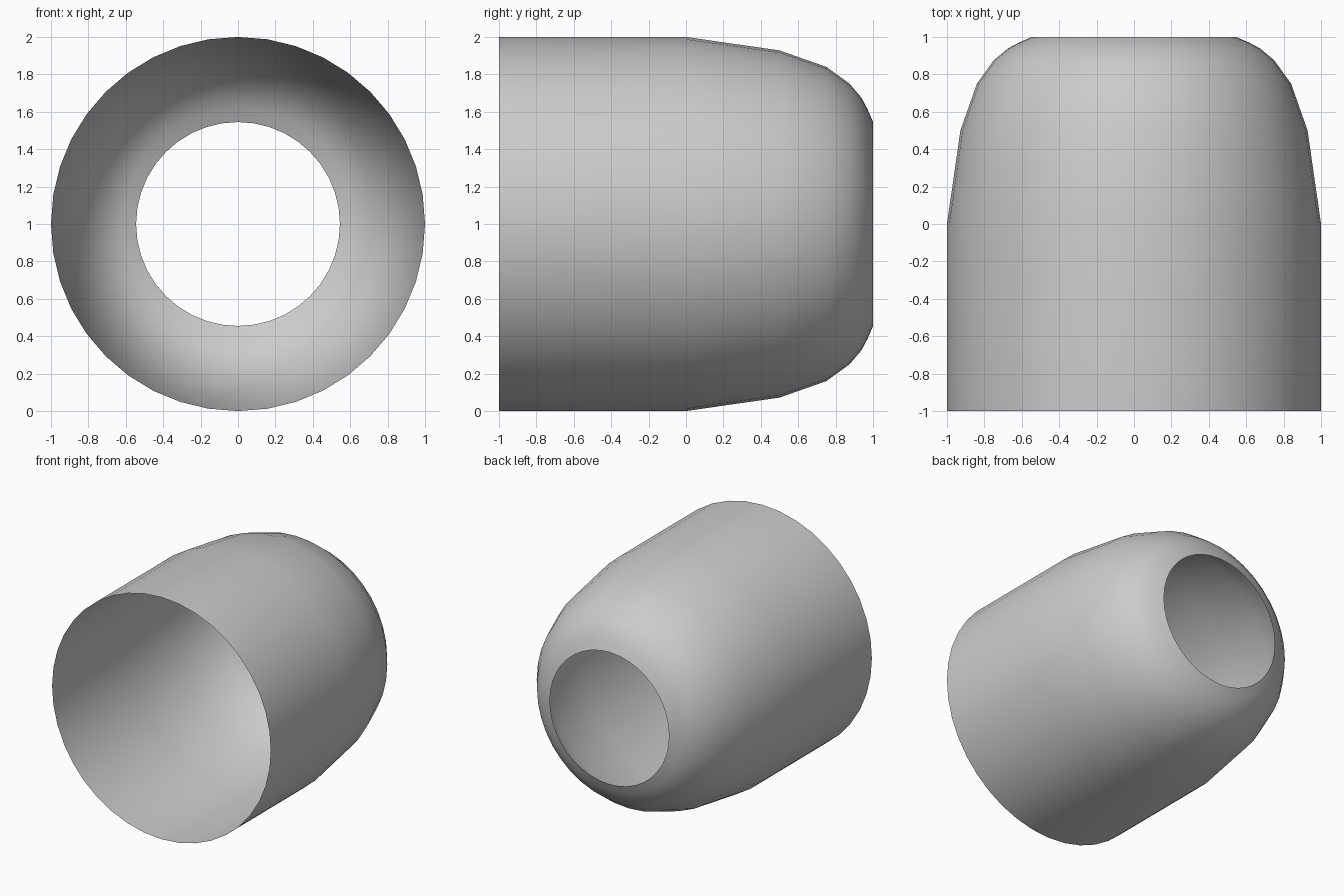
import bpy, bmesh, math

if "Cube" in bpy.data.objects:
    bpy.data.objects.remove(bpy.data.objects["Cube"])

# Profile of the open shell: (position along y, radius)
PROFILE = [(-1, 1), (0, 1), (0.5, 0.928), (0.75, 0.84), (0.875, 0.75),
           (0.938, 0.675), (0.97, 0.615), (1, 0.545)]
SIDES = 40

# Spin the profile around the y axis, leaving both ends open
bm = bmesh.new()
rings = []
for y, r in PROFILE:
    ring = []
    for i in range(SIDES):
        a = math.tau * i / SIDES
        ring.append(bm.verts.new((r * math.cos(a), y, 1 + r * math.sin(a))))
    rings.append(ring)
for lower, upper in zip(rings, rings[1:]):
    for i in range(SIDES):
        j = (i + 1) % SIDES
        face = bm.faces.new((lower[i], upper[i], upper[j], lower[j]))
        face.smooth = True
        face.normal_update()
        c = face.calc_center_median()
        # Keep the normals facing outwards
        if face.normal.x * c.x + face.normal.z * (c.z - 1) < 0:
            face.normal_flip()

mesh = bpy.data.meshes.new("tapered_sleeve")
bm.to_mesh(mesh)
bm.free()
sleeve = bpy.data.objects.new("tapered_sleeve", mesh)
bpy.context.collection.objects.link(sleeve)
